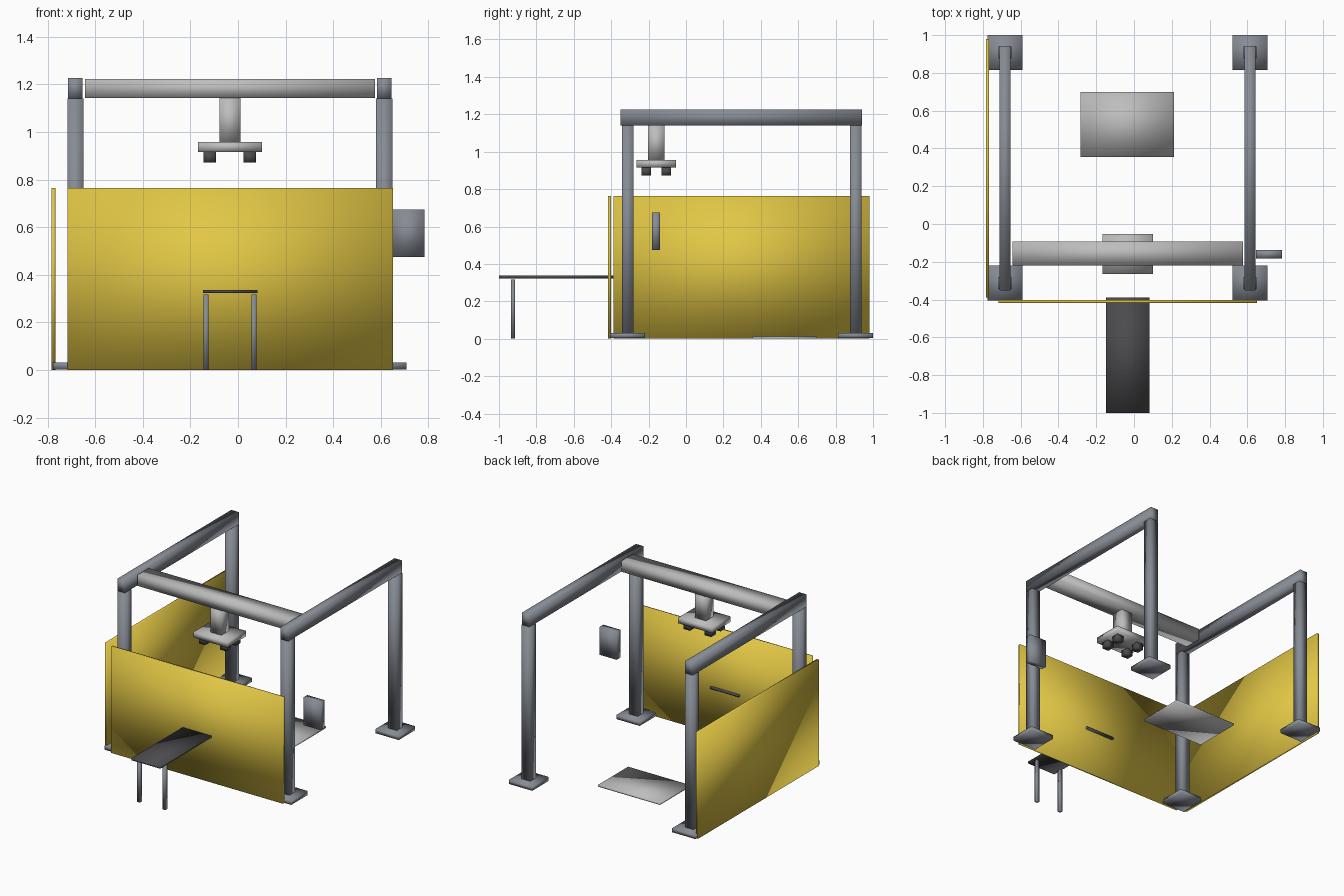
import bpy
import bmesh

cube = bpy.data.objects.get("Cube")
if cube:
    bpy.data.objects.remove(cube, do_unlink=True)


def material(name, color):
    mat = bpy.data.materials.new(name)
    mat.use_nodes = True
    rgba = (*color, 1)
    mat.diffuse_color = rgba
    mat.node_tree.nodes["Principled BSDF"].inputs["Base Color"].default_value = rgba
    return mat


yellow = material("safety yellow", (0.76, 0.57, 0.06))
steel = material("blue grey steel", (0.24, 0.26, 0.295))
light = material("light grey metal", (0.51, 0.51, 0.51))
dark = material("dark rubber", (0.07, 0.07, 0.075))


def box(name, x, y, z, mat):
    """Softly shaded box spanning the given (low, high) ranges."""
    bm = bmesh.new()
    bmesh.ops.create_cube(bm, size=1)
    for v in bm.verts:
        v.co = [r[0] if c < 0 else r[1] for c, r in zip(v.co, (x, y, z))]
    for f in bm.faces:
        f.smooth = True
    mesh = bpy.data.meshes.new(name)
    bm.to_mesh(mesh)
    bm.free()
    mesh.materials.append(mat)
    obj = bpy.data.objects.new(name, mesh)
    bpy.context.collection.objects.link(obj)
    return obj


def around(center, width):
    return (center - width / 2, center + width / 2)


# Two side frames: feet, posts and top rails
RAIL_Z = (1.14, 1.227)
for side, x in (("right", -0.683), ("left", 0.614)):
    for end, y in (("front", -0.312), ("back", 0.907)):
        box(f"{end}_{side}_foot", around(x, 0.186), around(y, 0.186), (0.003, 0.032), steel)
        box(f"{end}_{side}_post", around(x, 0.068), around(y, 0.063), (0.03, RAIL_Z[0]), steel)
    box(f"{side}_rail", around(x, 0.06), (-0.351, 0.942), RAIL_Z, steel)

# Cross beam carrying the gripper head
HEAD_X, HEAD_Y = -0.034, -0.159
box("cross_beam", (-0.643, 0.576), around(-0.156, 0.126), (1.143, 1.223), light)
box("head_column", around(HEAD_X, 0.088), around(HEAD_Y, 0.088), (0.955, 1.145), light)
box("head_plate", around(HEAD_X, 0.268), around(HEAD_Y, 0.21), (0.916, 0.957), light)
for dx in (-0.084, 0.084):
    for dy in (-0.053, 0.053):
        box("gripper_pad", around(HEAD_X + dx, 0.052), around(HEAD_Y + dy, 0.052),
            (0.872, 0.916), dark)

# Guard panels
box("front_guard", (-0.717, 0.651), (-0.418, -0.402), (0.001, 0.764), yellow)
box("side_guard", (-0.784, -0.767), (-0.388, 0.98), (0.001, 0.764), yellow)

# Infeed table through the front guard
box("table_top", (-0.147, 0.081), (-1.0, -0.388), (0.323, 0.337), dark)
for x in (-0.134, 0.067):
    box("table_leg", around(x, 0.022), around(-0.925, 0.022), (0, 0.317), steel)

# Control box on the left post, and the floor plate
box("control_box", (0.647, 0.784), around(-0.16, 0.044), (0.475, 0.674), steel)
box("floor_plate", (-0.282, 0.211), (0.355, 0.698), (0.001, 0.013), light)
